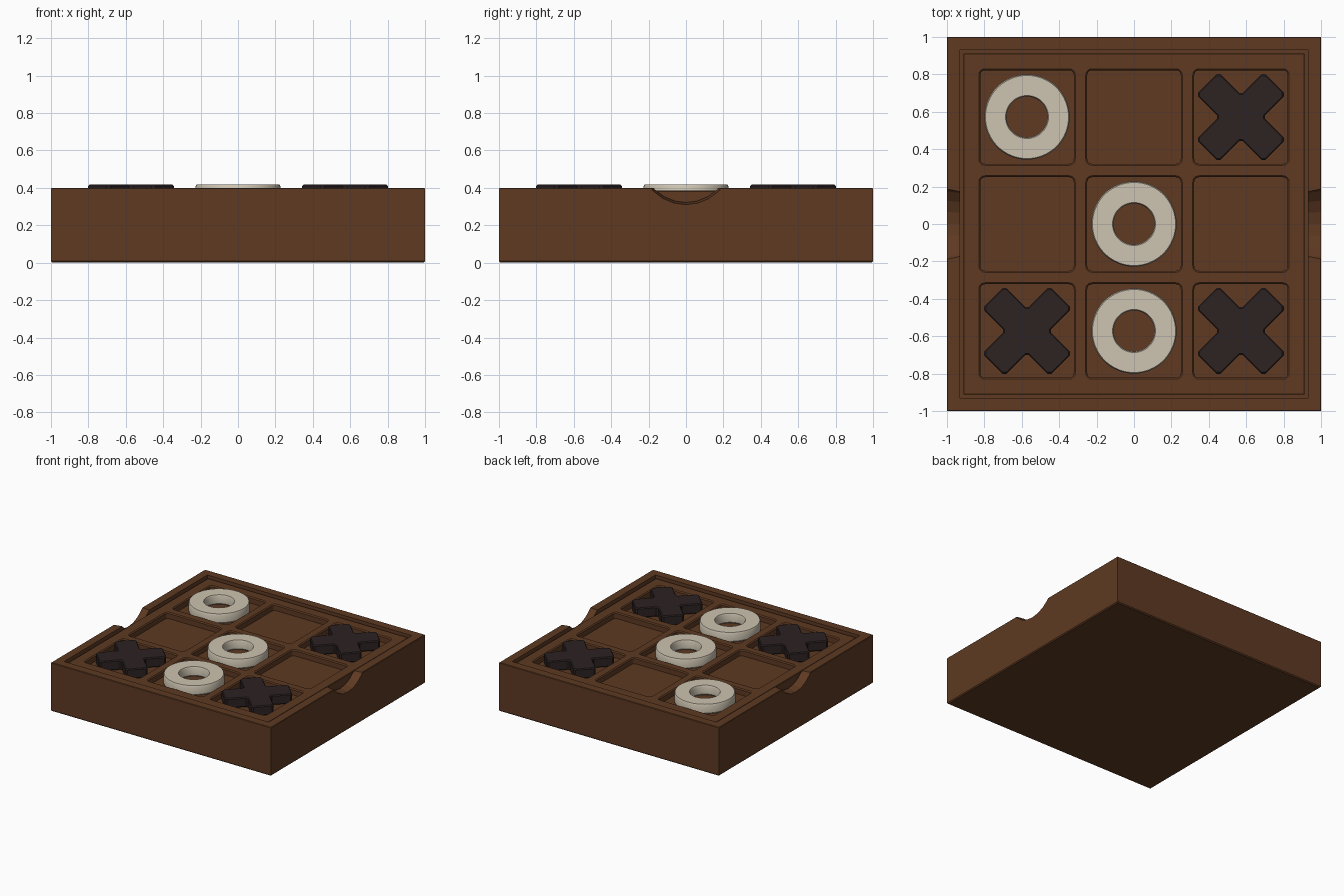
import bpy, bmesh
from math import cos, sin, pi, radians
from mathutils import Matrix

if "Cube" in bpy.data.objects:
    bpy.data.objects.remove(bpy.data.objects["Cube"])


def material(name, rgb):
    m = bpy.data.materials.new(name)
    m.use_nodes = True
    m.diffuse_color = (*rgb, 1)
    m.node_tree.nodes["Principled BSDF"].inputs["Base Color"].default_value = (*rgb, 1)
    return m


WOOD = material("brown wood", (0.112, 0.042, 0.016))
IVORY = material("ivory", (0.61, 0.55, 0.44))
EBONY = material("dark ebony", (0.026, 0.016, 0.016))


def loft(name, loops, mat, ring=False, smooth=False):
    """Skin equal loops of points; cap the ends, or join last to first."""
    bm = bmesh.new()
    rows = [[bm.verts.new(p) for p in loop] for loop in loops]
    n = len(rows[0])
    pairs = list(zip(rows, rows[1:])) + ([(rows[-1], rows[0])] if ring else [])
    for a, b in pairs:
        for i in range(n):
            j = (i + 1) % n
            bm.faces.new((a[i], a[j], b[j], b[i]))
    if not ring:
        bm.faces.new(rows[0])
        bm.faces.new(rows[-1])
    bmesh.ops.recalc_face_normals(bm, faces=bm.faces)
    mesh = bpy.data.meshes.new(name)
    bm.to_mesh(mesh)
    bm.free()
    mesh.materials.append(mat)
    obj = bpy.data.objects.new(name, mesh)
    bpy.context.collection.objects.link(obj)
    if smooth:
        bpy.ops.object.select_all(action="DESELECT")
        obj.select_set(True)
        bpy.context.view_layer.objects.active = obj
        bpy.ops.object.shade_smooth_by_angle(angle=radians(30))
    return obj


def circle(r, z, n=64):
    return [(r * cos(2 * pi * i / n), r * sin(2 * pi * i / n), z) for i in range(n)]


def square(half, z, r=0.0, steps=4):
    """Square outline, with rounded corners if r is given."""
    if not r:
        return [(-half, -half, z), (half, -half, z), (half, half, z), (-half, half, z)]
    pts = []
    for k, (sx, sy) in enumerate([(1, 1), (-1, 1), (-1, -1), (1, -1)]):
        for s in range(steps + 1):
            a = pi / 2 * (k + s / steps)
            pts.append((sx * (half - r) + r * cos(a), sy * (half - r) + r * sin(a), z))
    return pts


def cross(inset, z):
    """Diagonal cross outline with clipped tips and inner corners."""
    w, l, c = 0.084 - inset, 0.254 - inset, 0.014
    arm = [(w + c, -w), (l - c, -w), (l, c - w), (l, w - c), (l - c, w), (w + c, w)]
    pts = []
    for k in range(4):
        a = pi / 4 + k * pi / 2
        pts += [(x * cos(a) - y * sin(a), x * sin(a) + y * cos(a), z) for x, y in arm]
    return pts


def cut(target, cutter):
    mod = target.modifiers.new("cut", "BOOLEAN")
    mod.operation = "DIFFERENCE"
    mod.solver = "EXACT"
    mod.object = cutter
    bpy.context.view_layer.objects.active = target
    bpy.ops.object.modifier_apply(modifier=mod.name)
    bpy.data.objects.remove(cutter)


# Square tray with a cavity and a finger notch in each side rim
tray = loft("tray", [square(0.992, 0), square(1, 0.008), square(1, 0.396), square(0.996, 0.4)], WOOD)
cut(tray, loft("cavity_cutter", [square(0.93, 0.29), square(0.93, 0.5)], WOOD))
for side in (-1, 1):
    ends = [(0.9, 0.23), (1.01, 0.248)]
    loops = [[(side * x, p, 0.557 + q) for q, p, _ in circle(r, 0, 24)] for x, r in ends]
    cut(tray, loft("notch_cutter", loops, WOOD))

# Playing panel with nine rounded cells
PITCH, TOP, FLOOR = 0.572, 0.385, 0.335
panel = loft("playing_panel", [square(0.912, 0.285), square(0.912, TOP - 0.004), square(0.908, TOP)], WOOD)
for col in (-1, 0, 1):
    for row in (-1, 0, 1):
        cell = loft("cell_cutter", [square(0.25, FLOOR, 0.025), square(0.25, TOP - 0.008, 0.025),
                                    square(0.262, TOP + 0.004, 0.037)], WOOD)
        cell.data.transform(Matrix.Translation((col * PITCH, row * PITCH, 0)))
        cut(panel, cell)

# Playing pieces, resting in the cells
BASE, CROWN, EDGE = FLOOR, 0.417, 0.012
for i, (col, row) in enumerate([(-1, 1), (0, 0), (0, -1)]):
    profile = [(0.228 - EDGE, BASE), (0.228, BASE + EDGE), (0.228, CROWN - EDGE), (0.228 - EDGE / 2, CROWN),
               (0.109 + EDGE / 2, CROWN), (0.109, CROWN - EDGE), (0.109, BASE + EDGE), (0.109 + EDGE, BASE)]
    piece = loft(f"ring_piece_{i + 1}", [circle(r, z) for r, z in profile], IVORY, ring=True, smooth=True)
    piece.location = (col * PITCH, row * PITCH, 0)
for i, (col, row) in enumerate([(1, 1), (-1, -1), (1, -1)]):
    layers = [(0.008, BASE), (0, BASE + 0.008), (0, CROWN - 0.008), (0.006, CROWN)]
    piece = loft(f"cross_piece_{i + 1}", [cross(d, z) for d, z in layers], EBONY)
    piece.location = (col * PITCH, row * PITCH, 0)
